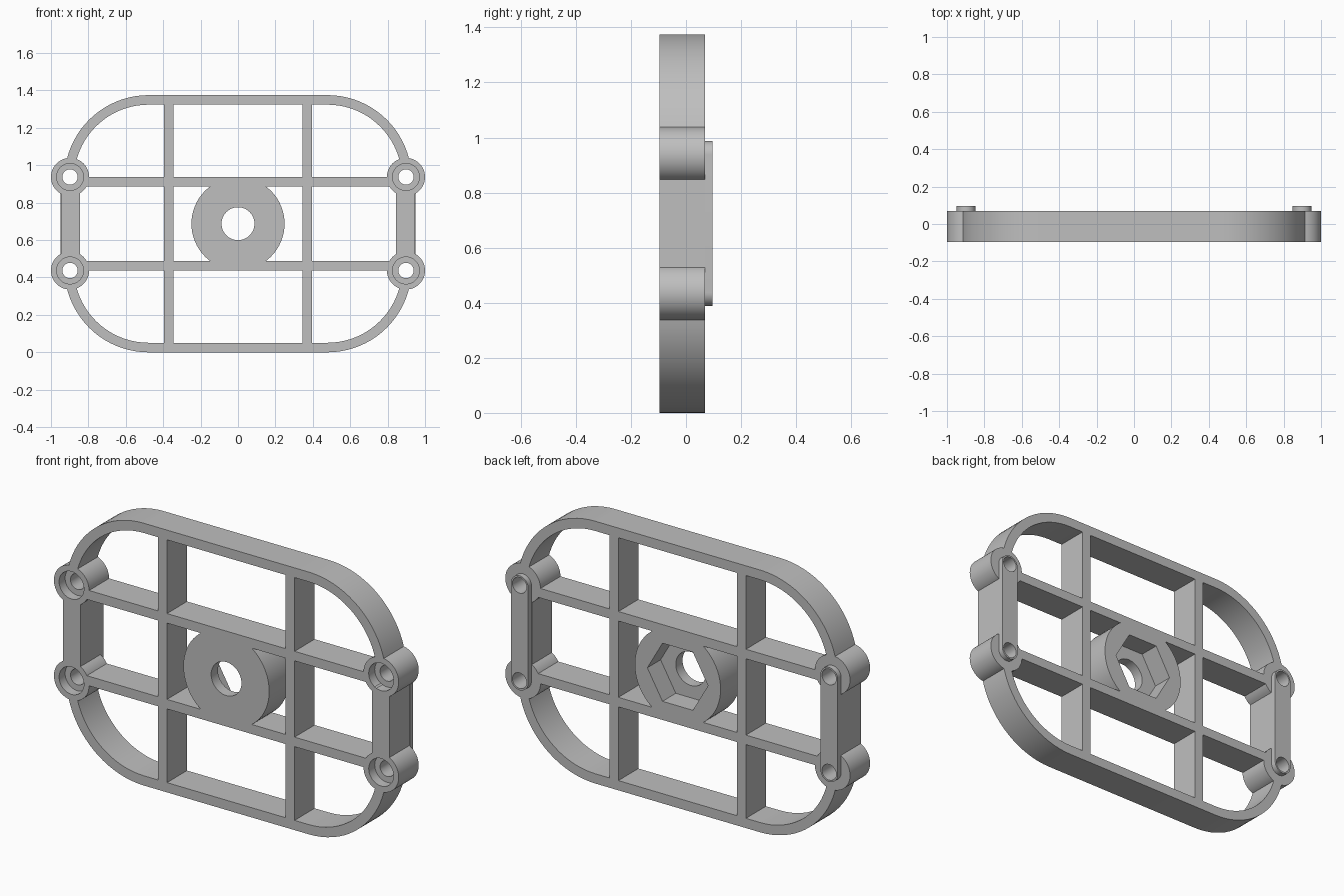
import bpy
import bmesh
from math import pi, cos, sin, radians

cube = bpy.data.objects.get("Cube")
if cube:
    bpy.data.objects.remove(cube, do_unlink=True)

FRONT, BACK, PAD_BACK = -0.097, 0.069, 0.097
MID_Z = 0.6875
BOSS_X, BOSS_DZ = 0.898, 0.25
BOSSES = [(sx * BOSS_X, MID_Z + sz * BOSS_DZ) for sx in (-1, 1) for sz in (-1, 1)]

grey = bpy.data.materials.new("grey plastic")
grey.use_nodes = True
grey.diffuse_color = (0.52, 0.52, 0.52, 1)
grey.node_tree.nodes["Principled BSDF"].inputs["Base Color"].default_value = (0.52, 0.52, 0.52, 1)


def prism(name, points, y0=FRONT, y1=BACK):
    """Extrude an x-z outline along y."""
    bm = bmesh.new()
    face = bm.faces.new([bm.verts.new((x, y0, z)) for x, z in points])
    new = bmesh.ops.extrude_face_region(bm, geom=[face])["geom"]
    verts = [v for v in new if isinstance(v, bmesh.types.BMVert)]
    bmesh.ops.translate(bm, verts=verts, vec=(0, y1 - y0, 0))
    bmesh.ops.recalc_face_normals(bm, faces=bm.faces)
    mesh = bpy.data.meshes.new(name)
    bm.to_mesh(mesh)
    bm.free()
    mesh.materials.append(grey)
    obj = bpy.data.objects.new(name, mesh)
    bpy.context.collection.objects.link(obj)
    return obj


def arc(cx, cz, r, start=0, sweep=2 * pi, n=48, closed=True):
    steps = n if closed else n + 1
    return [(cx + r * cos(start + sweep * i / n), cz + r * sin(start + sweep * i / n))
            for i in range(steps)]


def rect(x0, x1, z0, z1):
    return [(x0, z0), (x1, z0), (x1, z1), (x0, z1)]


def rounded_rect(half_x, half_z, r):
    points = []
    for i, (sx, sz) in enumerate([(1, 1), (-1, 1), (-1, -1), (1, -1)]):
        points += arc(sx * (half_x - r), MID_Z + sz * (half_z - r), r,
                      i * pi / 2, pi / 2, 20, False)
    return points


def combine(target, tool, operation):
    mod = target.modifiers.new("combine", "BOOLEAN")
    mod.operation, mod.solver, mod.object = operation, "EXACT", tool
    bpy.context.view_layer.objects.active = target
    bpy.ops.object.modifier_apply(modifier=mod.name)
    bpy.data.objects.remove(tool, do_unlink=True)


def finish(obj):
    bpy.ops.object.select_all(action="DESELECT")
    obj.select_set(True)
    bpy.context.view_layer.objects.active = obj
    bpy.ops.object.shade_smooth_by_angle(angle=radians(30))


# Rounded outer rim
frame = prism("frame", rounded_rect(0.928, MID_Z, 0.45))
combine(frame, prism("opening", rounded_rect(0.877, MID_Z - 0.051, 0.399),
                     FRONT - 0.1, BACK + 0.1), "DIFFERENCE")

# Crossing ribs, side bars, screw bosses and central hub
parts = []
for s in (-1, 1):
    x = s * 0.37
    parts.append(prism("vertical_rib", rect(x - 0.026, x + 0.026, 0.025, 2 * MID_Z - 0.025)))
    z = MID_Z + s * 0.225
    parts.append(prism("horizontal_rib", rect(-0.87, 0.87, z - 0.025, z + 0.025)))
    x = s * 0.896
    parts.append(prism("side_bar", rect(x - 0.05, x + 0.05, MID_Z - 0.24, MID_Z + 0.24)))
parts += [prism("boss", arc(x, z, 0.102)) for x, z in BOSSES]
parts.append(prism("hub", arc(0, MID_Z, 0.249, n=64)))
for part in parts:
    combine(frame, part, "UNION")

# Counterbored screw holes
for x, z in BOSSES:
    combine(frame, prism("bore", arc(x, z, 0.072), FRONT - 0.1, FRONT + 0.05), "DIFFERENCE")
    combine(frame, prism("hole", arc(x, z, 0.041), FRONT - 0.1, BACK + 0.1), "DIFFERENCE")

# Hub hole with a hexagonal pocket at the back
combine(frame, prism("hub_hole", arc(0, MID_Z, 0.088), FRONT - 0.1, BACK + 0.1), "DIFFERENCE")
combine(frame, prism("hex_pocket", arc(0, MID_Z, 0.176, n=6), BACK - 0.11, BACK + 0.1),
        "DIFFERENCE")
finish(frame)

# Raised rounded pads on the back of the side bars
for name, s in (("left_pad", 1), ("right_pad", -1)):
    x = s * BOSS_X
    outline = (arc(x, MID_Z + BOSS_DZ, 0.05, 0, pi, 24, False)
               + arc(x, MID_Z - BOSS_DZ, 0.05, pi, pi, 24, False))
    pad = prism(name, outline, BACK, PAD_BACK)
    for sz in (-1, 1):
        combine(pad, prism("pad_hole", arc(x, MID_Z + sz * BOSS_DZ, 0.041),
                           BACK - 0.1, PAD_BACK + 0.1), "DIFFERENCE")
    finish(pad)
